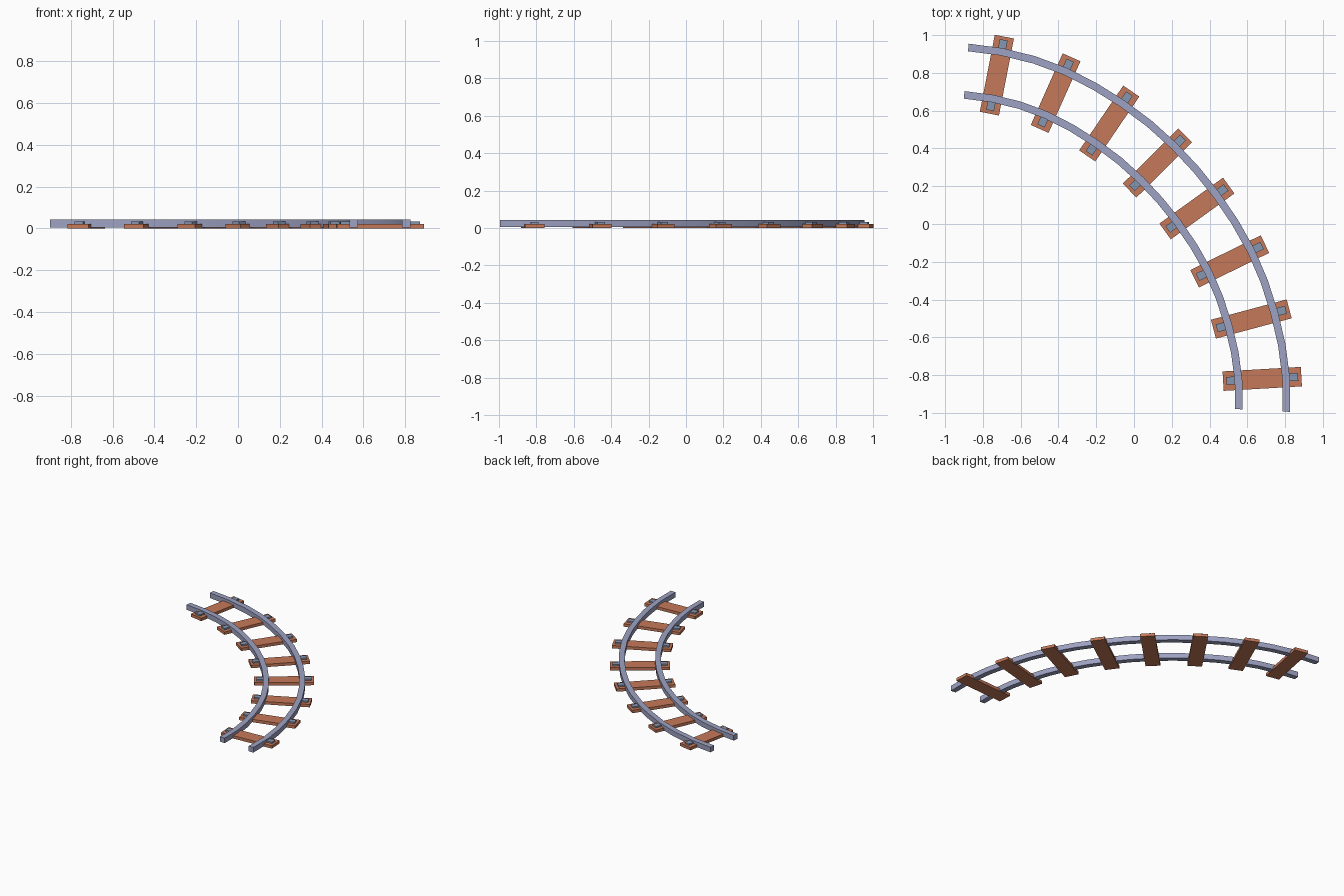
import bpy, bmesh, math
from mathutils import Vector, Matrix

if "Cube" in bpy.data.objects:
    bpy.data.objects.remove(bpy.data.objects["Cube"])


def material(name, rgb):
    m = bpy.data.materials.new(name)
    m.diffuse_color = (*rgb, 1)
    m.use_nodes = True
    m.node_tree.nodes["Principled BSDF"].inputs["Base Color"].default_value = m.diffuse_color
    return m


STEEL = material("rail steel", (0.34, 0.36, 0.54))
WOOD = material("sleeper wood", (0.56, 0.19, 0.10))
CLIP = material("clip steel", (0.24, 0.31, 0.45))

# Sleepers along the bend: centre x, centre y, heading in degrees
SLEEPERS = [(-0.726, 0.788, 79), (-0.415, 0.693, 66), (-0.131, 0.532, 55.8),
            (0.124, 0.323, 44.8), (0.333, 0.082, 35.8), (0.507, -0.198, 26.2),
            (0.621, -0.503, 15), (0.679, -0.82, 3.3)]
START, END = (-0.888, 0.809, 85), (0.680, -0.987, -3)


def add_object(name, bm, mat):
    bmesh.ops.recalc_face_normals(bm, faces=bm.faces)
    me = bpy.data.meshes.new(name)
    bm.to_mesh(me)
    bm.free()
    me.materials.append(mat)
    ob = bpy.data.objects.new(name, me)
    bpy.context.collection.objects.link(ob)
    return ob


def box(name, mat, frame, cx, length, width, z0, z1):
    bm = bmesh.new()
    bmesh.ops.create_cube(bm, size=1)
    local = Matrix.Translation((cx, 0, (z0 + z1) / 2)) @ Matrix.Diagonal((length, width, z1 - z0, 1))
    bm.transform(frame @ local)
    return add_object(name, bm, mat)


def hermite(a, b, t):
    """Point on the track centreline between two stations, with its sideways angle."""
    pa, pb = Vector(a[:2]), Vector(b[:2])
    d = (pb - pa).length
    ta, tb = [Vector((math.sin(math.radians(s[2])), -math.cos(math.radians(s[2])))) * d for s in (a, b)]
    p = ((2*t**3 - 3*t*t + 1) * pa + (t**3 - 2*t*t + t) * ta
         + (3*t*t - 2*t**3) * pb + (t**3 - t*t) * tb)
    return p.x, p.y, a[2] + (b[2] - a[2]) * t


# Centreline stations, with one extra point between each pair of sleepers
line = [START]
for a, b in zip(SLEEPERS, SLEEPERS[1:]):
    line += [a, hermite(a, b, 0.5)]
line += [SLEEPERS[-1], END]


# Rails: square section swept along the offset centreline
def rail(name, offset, w=0.04, z0=0.004, z1=0.043):
    bm = bmesh.new()
    rings = []
    for x, y, deg in line:
        n = Vector((math.cos(math.radians(deg)), math.sin(math.radians(deg)), 0))
        p = Vector((x, y, 0)) + n * offset
        rings.append([bm.verts.new(p + n * s * w / 2 + Vector((0, 0, z)))
                      for s, z in ((-1, z0), (1, z0), (1, z1), (-1, z1))])
    for r, q in zip(rings, rings[1:]):
        for i in range(4):
            j = (i + 1) % 4
            bm.faces.new((r[i], r[j], q[j], q[i]))
    bm.faces.new(rings[0])
    bm.faces.new(rings[-1])
    ob = add_object(name, bm, STEEL)
    for f in ob.data.polygons:
        f.use_smooth = True
    bpy.context.view_layer.objects.active = ob
    ob.select_set(True)
    bpy.ops.object.shade_smooth_by_angle(angle=math.radians(30))
    ob.select_set(False)


rail("inner_rail", -0.126)
rail("outer_rail", 0.126)

# Sleepers with a clip outside each rail
for k, (x, y, deg) in enumerate(SLEEPERS, 1):
    frame = Matrix.Translation((x, y, 0)) @ Matrix.Rotation(math.radians(deg), 4, 'Z')
    box(f"sleeper_{k}", WOOD, frame, 0, 0.415, 0.103, 0, 0.022)
    for side, s in (("inner", -1), ("outer", 1)):
        box(f"{side}_clip_{k}", CLIP, frame, s * 0.16, 0.06, 0.042, 0.02, 0.033)
